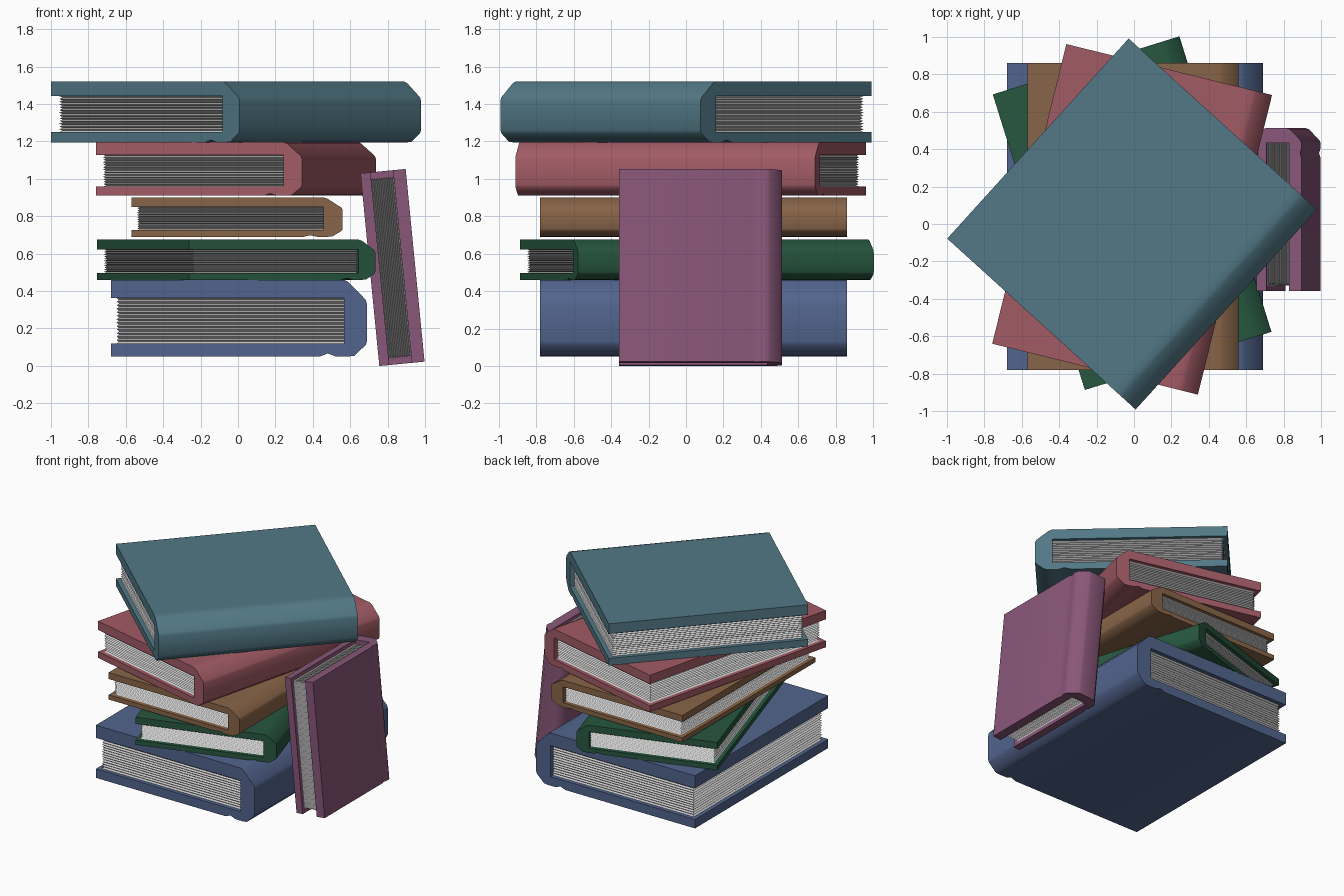
import bpy, bmesh, math, random
from mathutils import Matrix, Vector

if "Cube" in bpy.data.objects:
    bpy.data.objects.remove(bpy.data.objects["Cube"])

random.seed(4)


def finish(name, bm, matrix, mat=None):
    bmesh.ops.recalc_face_normals(bm, faces=bm.faces)
    me = bpy.data.meshes.new(name)
    bm.to_mesh(me)
    bm.free()
    ob = bpy.data.objects.new(name, me)
    bpy.context.collection.objects.link(ob)
    ob.matrix_world = matrix
    if mat:
        me.materials.append(mat)
        me.shade_smooth()
        me.set_sharp_from_angle(angle=math.radians(55))
    return ob


def book(name, W, L, T, color, matrix, top=0.24, bottom=0.17, top_groove=0):
    """Book centred on its origin: spine at +x, length along y."""
    h, s, b = W / 2, 0.09 * W, T / 2
    z0, z1 = -b + bottom * T, b - top * T
    mat = bpy.data.materials.new(name + "_cloth")
    mat.diffuse_color = (*color, 1)
    mat.use_nodes = True
    mat.node_tree.nodes["Principled BSDF"].inputs["Base Color"].default_value = mat.diffuse_color

    # cover: U-shaped profile with hinge groove and chamfered spine
    g = h - 1.7 * s
    d = top_groove
    prof = [(-h, -b), (g - .35 * s, -b), (g, -b + .04 * T), (g + .35 * s, -b),
            (h - .8 * s, -b), (h - .55 * s, -b + .01 * T),
            (h - .06 * s, -b + .15 * T), (h, -b + .2 * T),
            (h, b - .32 * T), (h - .06 * s, b - .26 * T),
            (h - .8 * s, b - .03 * T), (h - s, b),
            (g + .35 * s, b), (g, b - d), (g - .35 * s, b), (-h, b),
            (-h, z1), (h - s, z1), (h - s, z0), (-h, z0)]
    bm = bmesh.new()
    f = bm.faces.new([bm.verts.new((x, -L / 2, z)) for x, z in prof])
    ext = bmesh.ops.extrude_face_region(bm, geom=[f], use_keep_orig=True)
    bmesh.ops.translate(bm, vec=(0, L, 0),
                        verts=[v for v in ext["geom"] if isinstance(v, bmesh.types.BMVert)])
    finish(name + "_cover", bm, matrix, mat)

    # page block: stacked rings whose inset alternates to show the sheet edges
    bm = bmesh.new()
    n, prev = 27, None
    for k in range(n):
        z = z0 + (z1 - z0) * k / (n - 1)
        i = 0.03 + (0.012 if k % 2 else 0) + random.uniform(0, .003)
        x0, x1, y = -h + i, h - .95 * s, L / 2 - i
        ring = [bm.verts.new(p) for p in ((x0, -y, z), (x1, -y, z), (x1, y, z), (x0, y, z))]
        if prev:
            for a in range(4):
                c = (a + 1) % 4
                bm.faces.new((prev[a], prev[c], ring[c], ring[a]))
        if k in (0, n - 1):
            bm.faces.new(ring)
        prev = ring
    finish(name + "_pages", bm, matrix)


# stacked books: name, width, length, bottom z, top z, centre x, y, turn, colour
stack = [
    ("blue_book", 1.37, 1.64, .05, .46, .005, .04, 0, (.085, .13, .27)),
    ("green_book", 1.045, 1.655, .46, .675, -.01, .058, 17.3, (.02, .095, .05)),
    ("brown_book", 1.13, 1.64, .69, .90, -.005, .04, 0, (.25, .13, .065)),
    ("red_book", 1.133, 1.65, .91, 1.197, -.01, .025, -13.9, (.36, .105, .13)),
    ("teal_book", 1.36, 1.444, 1.195, 1.52, -.01, 0, -42.2, (.085, .19, .24)),
]
for name, W, L, za, zb, cx, cy, turn, col in stack:
    m = Matrix.Translation((cx, cy, (za + zb) / 2)) @ Matrix.Rotation(math.radians(turn), 4, 'Z')
    book(name, W, L, zb - za, col, m)

# purple book leaning on the stack: spine to +y, length upright
a = math.radians(5.6)
c, s = math.cos(a), math.sin(a)
lean = Matrix(((0, -s, c, .826), (1, 0, 0, .077), (0, c, s, .526), (0, 0, 0, 1)))
book("purple_book", .87, 1.035, .243, (.25, .095, .19), lean,
     top=.28, bottom=.22, top_groove=.008)
